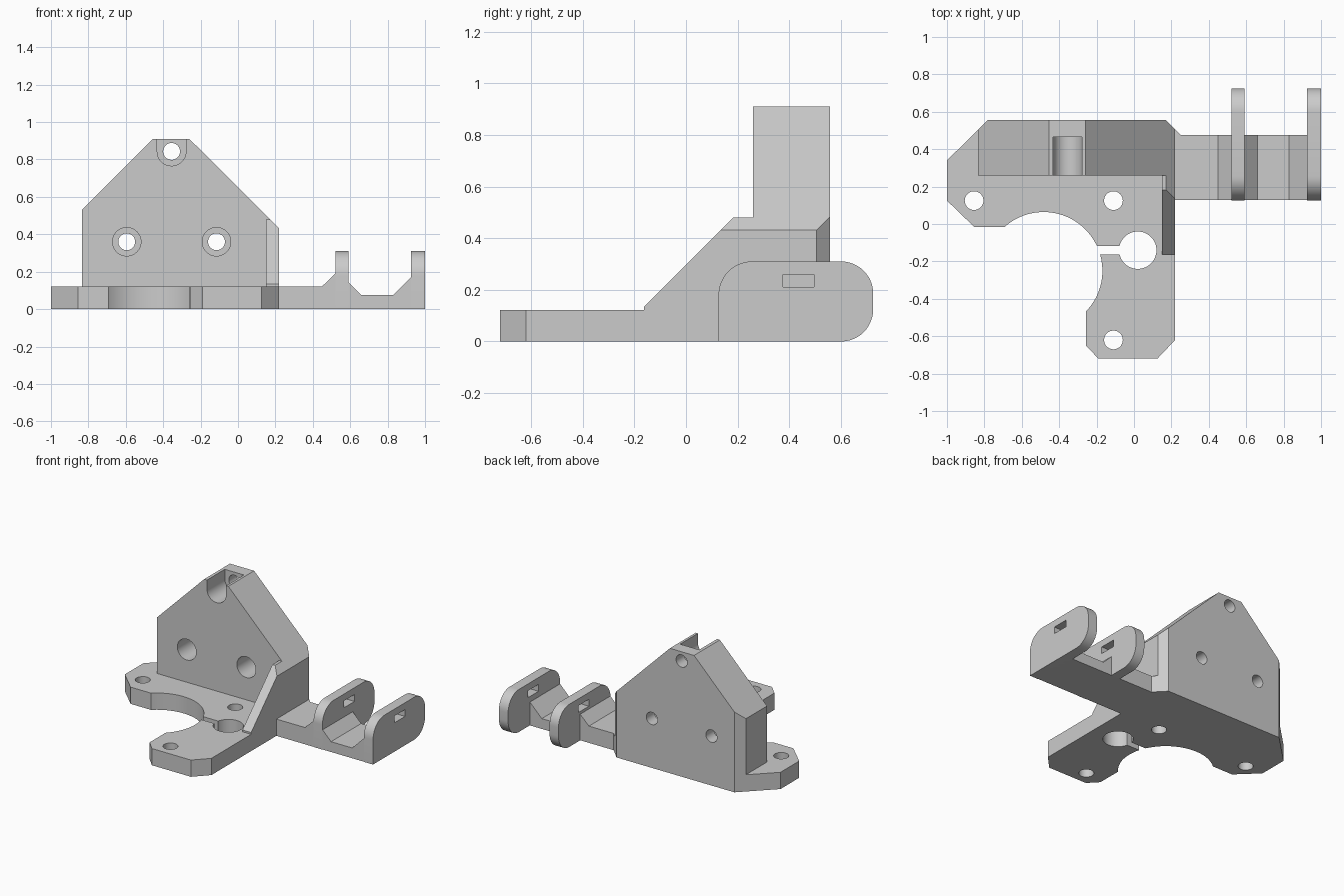
import bpy
import bmesh
from math import cos, sin, radians

if "Cube" in bpy.data.objects:
    bpy.data.objects.remove(bpy.data.objects["Cube"], do_unlink=True)

grey = bpy.data.materials.new("plain grey")
grey.use_nodes = True
GREY = (0.6, 0.6, 0.6, 1)
grey.diffuse_color = GREY
grey.node_tree.nodes["Principled BSDF"].inputs["Base Color"].default_value = GREY
parts = []


def arc(cx, cy, r, start=0, end=360, steps=12):
    angles = [radians(start + (end - start) * i / steps) for i in range(steps + 1)]
    return [(cx + r * cos(a), cy + r * sin(a)) for a in angles]


def circle(cx, cy, r, steps=48):
    return arc(cx, cy, r, steps=steps)[:-1]


def prism(name, points, axis, lo, hi):
    """Extrude a flat outline along one axis."""
    place = {"x": lambda p, d: (d, p[0], p[1]),
             "y": lambda p, d: (p[0], d, p[1]),
             "z": lambda p, d: (p[0], p[1], d)}[axis]
    bm = bmesh.new()
    rings = [[bm.verts.new(place(p, d)) for p in points] for d in (lo, hi)]
    for ring in rings:
        bm.faces.new(ring)
    for i in range(len(points)):
        j = (i + 1) % len(points)
        bm.faces.new((rings[0][i], rings[0][j], rings[1][j], rings[1][i]))
    bmesh.ops.recalc_face_normals(bm, faces=bm.faces)
    mesh = bpy.data.meshes.new(name)
    bm.to_mesh(mesh)
    bm.free()
    mesh.materials.append(grey)
    ob = bpy.data.objects.new(name, mesh)
    bpy.context.collection.objects.link(ob)
    return ob


def carve(ob, points, axis, lo, hi, operation="DIFFERENCE"):
    """Cut a prism out of a part, or keep only what lies inside it."""
    cutter = prism("cutter", points, axis, lo, hi)
    cutter.hide_render = True
    mod = ob.modifiers.new("cut", "BOOLEAN")
    mod.operation, mod.solver, mod.object = operation, "EXACT", cutter
    graph = bpy.context.evaluated_depsgraph_get()
    mesh = bpy.data.meshes.new_from_object(ob.evaluated_get(graph))
    ob.modifiers.clear()
    ob.data = mesh
    bpy.data.objects.remove(cutter, do_unlink=True)


def rect(a, b, c, d):
    return [(a, c), (b, c), (b, d), (a, d)]


# Base plate with motor recess, clamp hole, slit and screw holes
base = prism("base_plate", [
    (-1, 0.125), (-1, 0.34), (-0.78, 0.557), (0.17, 0.557), (0.25, 0.475),
    (0.22, 0.475), (0.22, -0.62), (0.125, -0.72), (-0.19, -0.72),
    (-0.257, -0.65), (-0.257, -0.47), (-0.68, -0.015), (-0.855, -0.015)],
    "z", 0, 0.122)
carve(base, circle(-0.483, -0.25, 0.314, 96), "z", -0.1, 0.3)
carve(base, circle(0.02, -0.14, 0.1), "z", -0.1, 0.3)
carve(base, rect(-0.3, 0, -0.163, -0.118), "z", -0.1, 0.3)
for x, y in ((-0.855, 0.125), (-0.11, 0.125), (-0.11, -0.62)):
    carve(base, circle(x, y, 0.05), "z", -0.1, 0.3)
parts.append(base)

# Upright block, trimmed to the chamfered plan
block = prism("upright_block", [
    (-0.835, 0.122), (-0.835, 0.53), (-0.455, 0.91), (-0.26, 0.91),
    (0.22, 0.432), (0.22, 0.122)], "y", 0.26, 0.7)
carve(block, [(-1, 0.1), (-1, 0.34), (-0.78, 0.557), (0.17, 0.557),
              (0.25, 0.475), (0.25, 0.1)], "z", -0.1, 1.2, "INTERSECT")

# Counterbored bolt holes; the top one is open upwards
for x, z in ((-0.595, 0.36), (-0.115, 0.36)):
    carve(block, circle(x, z, 0.076), "y", 0.1, 0.465)
    carve(block, circle(x, z, 0.045), "y", 0.1, 0.8)
TOP_X, TOP_Z = -0.355, 0.843
carve(block, arc(TOP_X, TOP_Z, 0.077, 180, 360, 24)
      + [(TOP_X + 0.077, 1.1), (TOP_X - 0.077, 1.1)], "y", 0.1, 0.465)
carve(block, circle(TOP_X, TOP_Z, 0.045), "y", 0.1, 0.8)
parts.append(block)

# Sloping side rib with a bevelled outer edge
rib = prism("side_rib", [(-0.163, 0.122), (-0.163, 0.135), (0.182, 0.48),
                         (0.26, 0.48), (0.26, 0.122)], "x", 0.15, 0.22)
carve(rib, [(0.122, 0.53), (0.302, 0.35), (0.302, 0.53)], "y", -0.4, 0.5)
parts.append(rib)

# Side arm with wedges rising to the ears
parts.append(prism("side_arm", [
    (0.22, 0), (0.95, 0), (0.95, 0.17), (0.925, 0.17), (0.83, 0.075),
    (0.66, 0.075), (0.59, 0.145), (0.59, 0.19), (0.52, 0.19),
    (0.45, 0.122), (0.22, 0.122)], "y", 0.128, 0.475))

# Pair of rounded ears with tie slots
ear_outline = ([(0.126, 0)] + arc(0.256, 0.18, 0.13, 180, 90)
               + arc(0.601, 0.186, 0.124, 90, 0)
               + arc(0.601, 0.124, 0.124, 0, -90))
for name, lo, hi in (("inner_ear", 0.52, 0.592), ("outer_ear", 0.926, 1)):
    ear = prism(name, ear_outline, "x", lo, hi)
    carve(ear, rect(0.375, 0.495, 0.21, 0.26), "x", lo - 0.1, hi + 0.1)
    parts.append(ear)

# Smooth the round walls, keep the edges crisp
bpy.ops.object.select_all(action="DESELECT")
for ob in parts:
    ob.select_set(True)
bpy.context.view_layer.objects.active = base
bpy.ops.object.shade_smooth_by_angle(angle=radians(25))
